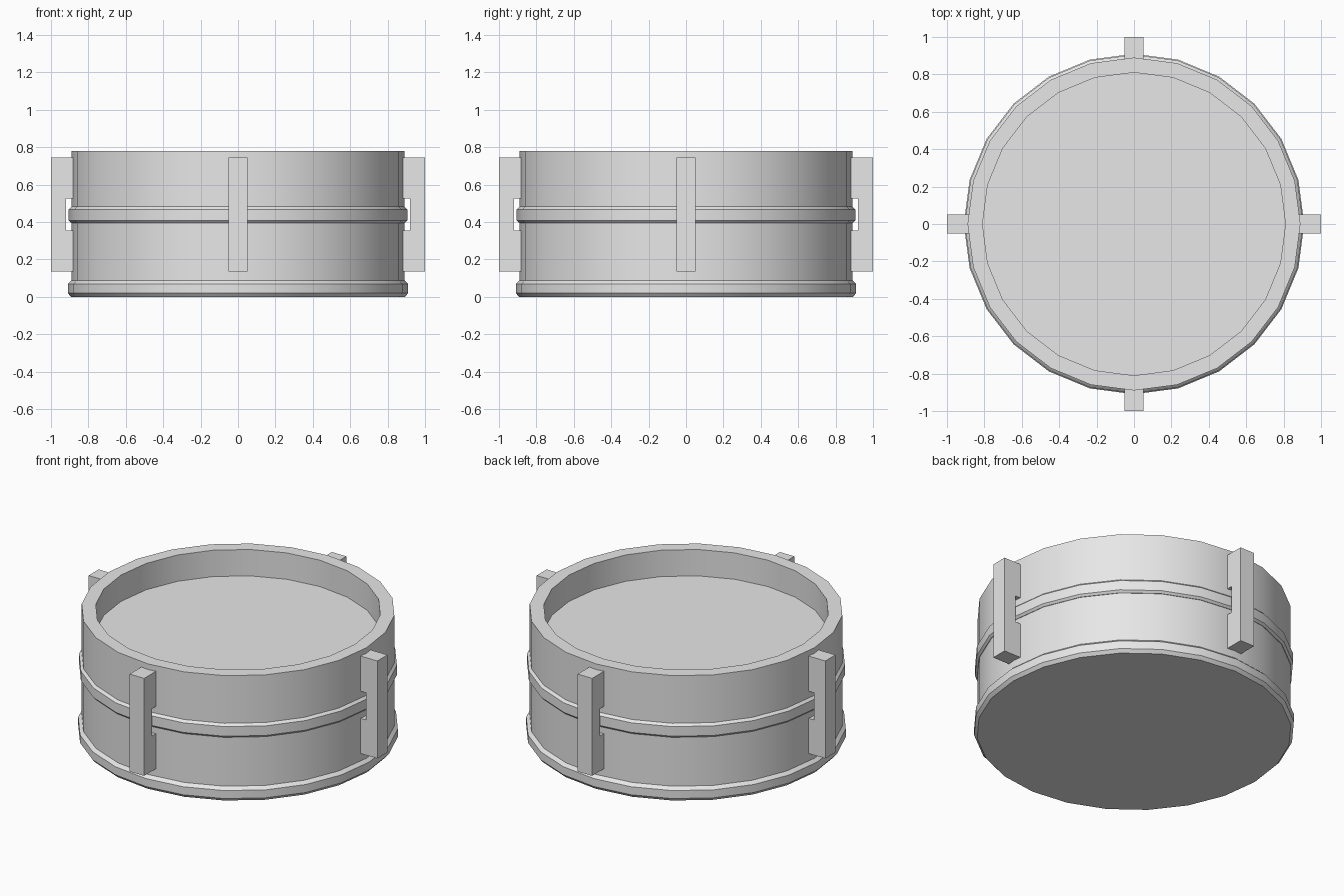
import bpy, bmesh, math
from mathutils import Matrix, Vector

cube = bpy.data.objects.get("Cube")
if cube:
    bpy.data.objects.remove(cube, do_unlink=True)

SIDES = 24
grey = bpy.data.materials.new("light_grey")
grey.use_nodes = True
COLOUR = (0.8, 0.8, 0.8, 1.0)
grey.diffuse_color = COLOUR
grey.node_tree.nodes["Principled BSDF"].inputs["Base Color"].default_value = COLOUR


def finish(name, bm, smooth):
    bmesh.ops.recalc_face_normals(bm, faces=bm.faces)
    mesh = bpy.data.meshes.new(name)
    bm.to_mesh(mesh)
    bm.free()
    mesh.materials.append(grey)
    obj = bpy.data.objects.new(name, mesh)
    bpy.context.collection.objects.link(obj)
    if smooth:
        bpy.ops.object.select_all(action='DESELECT')
        obj.select_set(True)
        bpy.context.view_layer.objects.active = obj
        bpy.ops.object.shade_smooth_by_angle(angle=math.radians(25))
    return obj


def lathe(name, profile, closed=False):
    """Turn (radius, height) points about z; open profiles get flat end caps."""
    bm = bmesh.new()
    rings = [[bm.verts.new((r * math.cos(a), r * math.sin(a), z))
              for a in (math.tau * i / SIDES for i in range(SIDES))]
             for r, z in profile]
    pairs = list(zip(rings, rings[1:]))
    if closed:
        pairs.append((rings[-1], rings[0]))
    else:
        bm.faces.new(rings[0])
        bm.faces.new(rings[-1])
    for low, high in pairs:
        for i in range(SIDES):
            j = (i + 1) % SIDES
            bm.faces.new((low[i], low[j], high[j], high[i]))
    return finish(name, bm, True)


# Drum wall with a recessed head inside the rim
lathe("drum_shell", [(0.89, 0.04), (0.89, 0.78), (0.81, 0.78), (0.81, 0.615)])

# Chamfered base, closed underneath
lathe("base_rim", [(0.893, 0.0), (0.91, 0.02), (0.91, 0.07), (0.888, 0.09)])

# Chamfered hoop around the middle
lathe("middle_band", [(0.87, 0.395), (0.893, 0.395), (0.905, 0.408),
                      (0.905, 0.468), (0.89, 0.482), (0.87, 0.482)], closed=True)

# Four upright clamps, notched to clear the hoop
CLAMP = [(0.87, 0.135), (1.0, 0.135), (1.0, 0.745), (0.87, 0.745),
         (0.87, 0.525), (0.92, 0.525), (0.92, 0.355), (0.87, 0.355)]
for n, name in enumerate(("left_clamp", "back_clamp", "right_clamp", "front_clamp")):
    bm = bmesh.new()
    face = bm.faces.new([bm.verts.new((x, -0.05, z)) for x, z in CLAMP])
    extruded = bmesh.ops.extrude_face_region(bm, geom=[face])["geom"]
    bmesh.ops.translate(bm, vec=Vector((0, 0.1, 0)),
                        verts=[g for g in extruded if isinstance(g, bmesh.types.BMVert)])
    bmesh.ops.rotate(bm, verts=bm.verts, matrix=Matrix.Rotation(n * math.pi / 2, 3, 'Z'))
    finish(name, bm, False)
